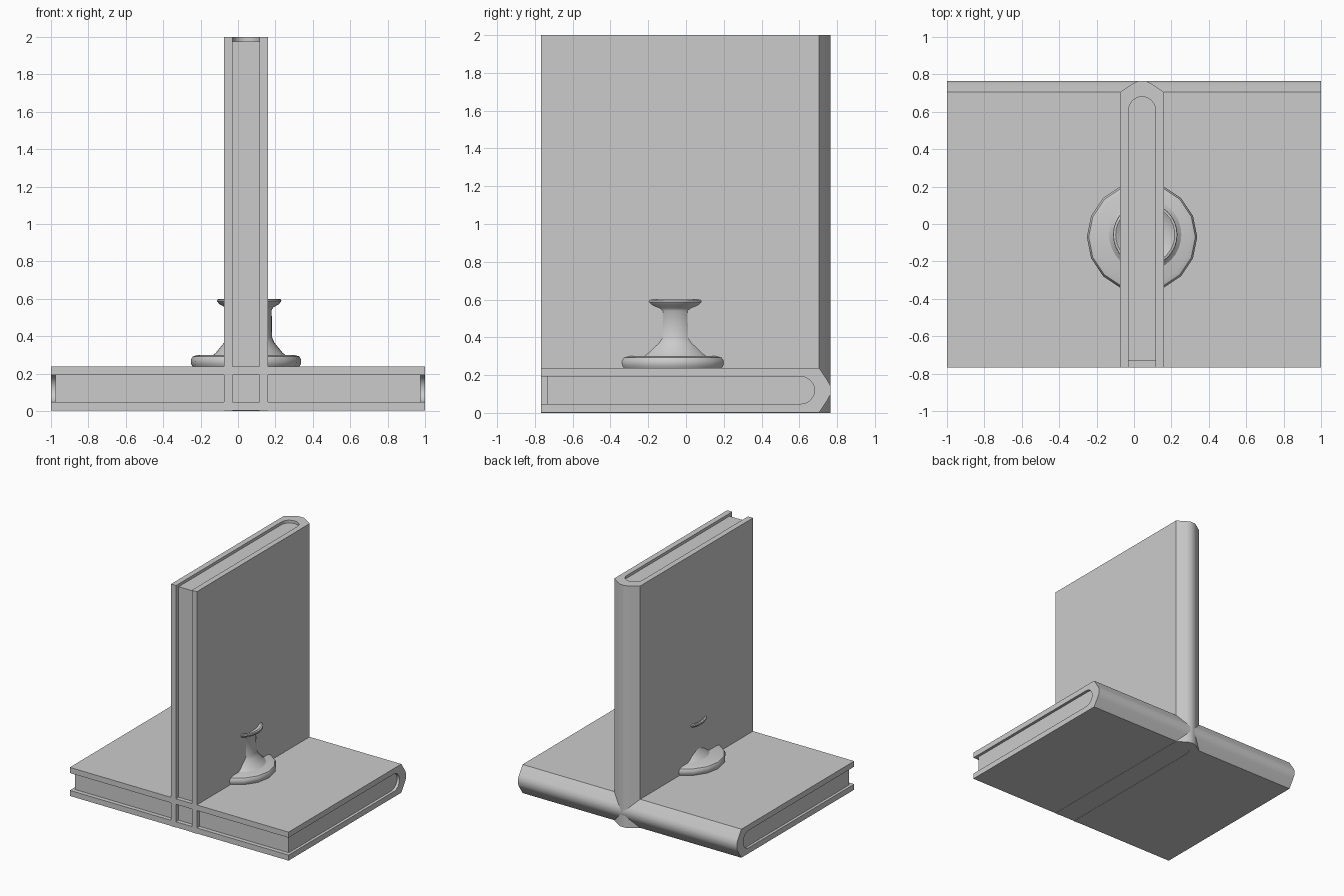
import bpy, bmesh, math
from mathutils import Matrix

if "Cube" in bpy.data.objects:
    bpy.data.objects.remove(bpy.data.objects["Cube"], do_unlink=True)

grey = bpy.data.materials.new("light grey")
grey.use_nodes = True
grey.diffuse_color = (0.6, 0.6, 0.6, 1)
grey.node_tree.nodes["Principled BSDF"].inputs["Base Color"].default_value = (0.6, 0.6, 0.6, 1)


def finish(name, bm, matrix, angle):
    """Turn a bmesh into a named, shaded object."""
    bmesh.ops.recalc_face_normals(bm, faces=bm.faces)
    bm.transform(matrix)
    mesh = bpy.data.meshes.new(name)
    bm.to_mesh(mesh)
    bm.free()
    mesh.materials.append(grey)
    ob = bpy.data.objects.new(name, mesh)
    bpy.context.collection.objects.link(ob)
    bpy.ops.object.select_all(action='DESELECT')
    ob.select_set(True)
    bpy.context.view_layer.objects.active = ob
    bpy.ops.object.shade_smooth_by_angle(angle=math.radians(angle))
    return ob


def extrude(name, strips, half_length, matrix):
    """Extrude a profile (u across, y along the page) given as adjoining polygons."""
    bm = bmesh.new()
    for poly in strips:
        bm.faces.new([bm.verts.new((u, y, -half_length)) for u, y in poly])
    bmesh.ops.remove_doubles(bm, verts=bm.verts, dist=0.0001)
    geo = bmesh.ops.extrude_face_region(bm, geom=bm.faces[:], use_keep_orig=True)
    top = [g for g in geo["geom"] if isinstance(g, bmesh.types.BMVert)]
    bmesh.ops.translate(bm, verts=top, vec=(0, 0, 2 * half_length))
    return finish(name, bm, matrix, 30)


# Book cross-section: rounded page slot inside a cover with a ridged spine
HALF, SLOT, FRONT = 0.118, 0.072, -0.768
outer_half = [(HALF, FRONT), (HALF, 0.705), (0.05, 0.75), (0.022, 0.765)]
arc = [(SLOT * math.cos(a), 0.608 + SLOT * math.sin(a))
       for a in (math.pi * i / 12 for i in range(13))]


def mirrored(points):
    return [(-u, y) for u, y in reversed(points)]


def book(prefix, matrix):
    outer = outer_half + mirrored(outer_half)
    inner = [(-SLOT, FRONT)] + arc[::-1] + [(SLOT, FRONT)]
    extrude(prefix + "_cover", [outer + inner], 1.0, matrix)
    pages = [(SLOT, -0.733)] + arc + [(-SLOT, -0.733)]
    extrude(prefix + "_pages", [pages], 0.977, matrix)


# Standing book and lying book crossing at the base
book("standing_book", Matrix.Translation((0.043, 0, 1.0)))
book("lying_book", Matrix.Translation((0, 0, 0.12)) @ Matrix.Rotation(math.pi / 2, 4, 'Y'))


def lathe(name, profile, sides, centre):
    """Spin a radius/height profile around the vertical axis."""
    bm = bmesh.new()
    verts = [bm.verts.new((r, 0, z)) for r, z in profile]
    edges = [bm.edges.new(pair) for pair in zip(verts, verts[1:])]
    bmesh.ops.spin(bm, geom=verts + edges, cent=(0, 0, 0), axis=(0, 0, 1),
                   angle=2 * math.pi, steps=sides, use_duplicate=False)
    bmesh.ops.remove_doubles(bm, verts=bm.verts, dist=0.0005)
    return finish(name, bm, Matrix.Translation((*centre, 0)), 40)


# Candlestick: broad foot, flared stem and shallow dish
lathe("foot", [(0, 0.23), (0.28, 0.23), (0.293, 0.25), (0.295, 0.275),
               (0.285, 0.292), (0.26, 0.3), (0, 0.3)], 16, (0.043, -0.07))
lathe("stem", [(0, 0.29), (0.2, 0.295), (0.18, 0.31), (0.135, 0.365), (0.122, 0.395),
               (0.12, 0.54), (0.13, 0.555), (0.16, 0.572), (0.172, 0.588),
               (0.17, 0.597), (0.158, 0.6), (0.145, 0.593), (0.12, 0.575),
               (0, 0.57)], 32, (0.06, -0.057))
